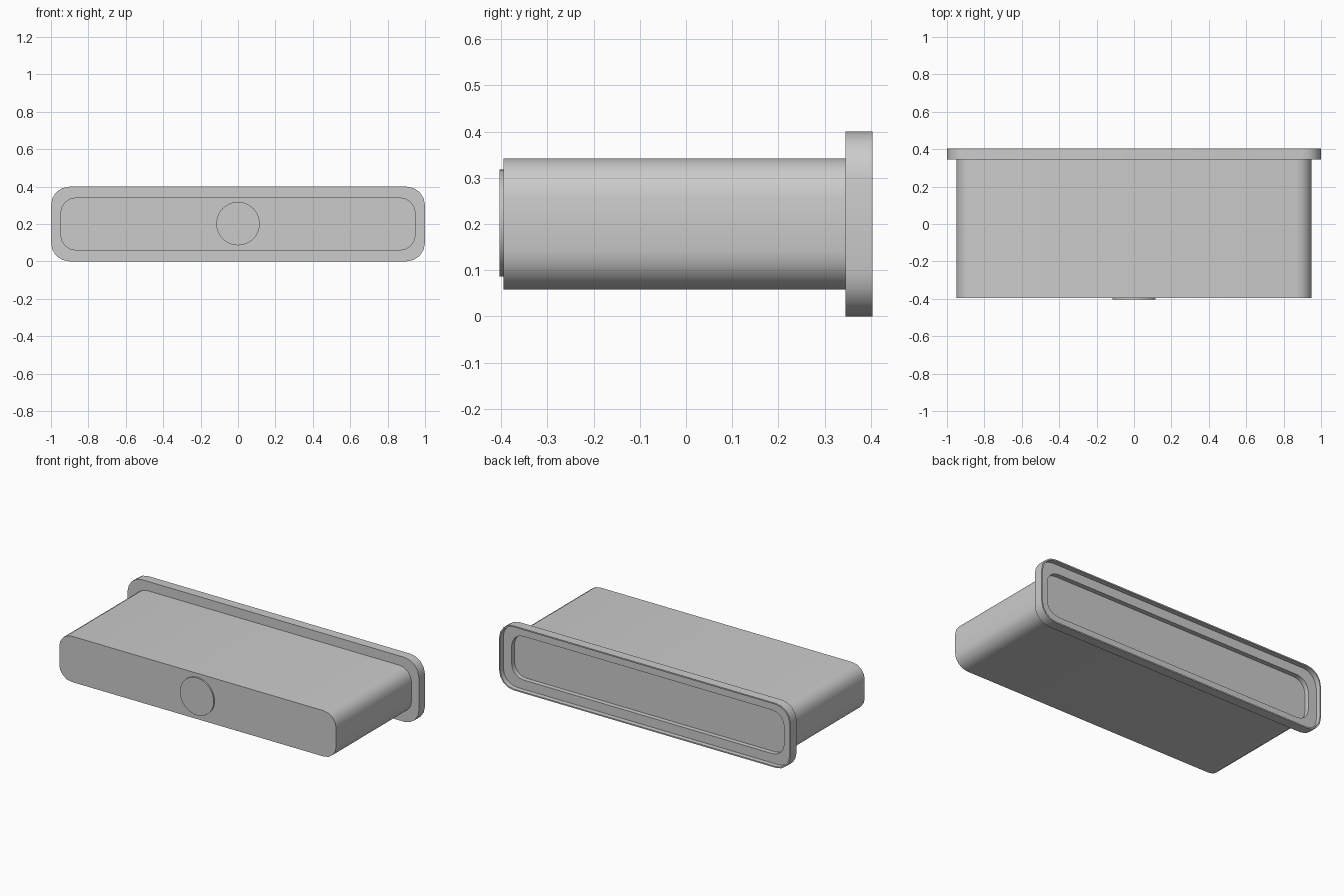
import bpy, bmesh, math

if "Cube" in bpy.data.objects:
    bpy.data.objects.remove(bpy.data.objects["Cube"])

grey = bpy.data.materials.new("plain grey")
grey.diffuse_color = (0.6, 0.6, 0.6, 1)
grey.use_nodes = True
grey.node_tree.nodes["Principled BSDF"].inputs["Base Color"].default_value = grey.diffuse_color
ZC = 0.2       # height of the centre axis
SEG = 4        # segments per rounded corner


def rounded_ring(bm, y, hx, hz, r):
    """Rounded rectangle loop of vertices in the xz plane."""
    ring = []
    for i, (sx, sz) in enumerate(((1, 1), (-1, 1), (-1, -1), (1, -1))):
        for k in range(SEG + 1):
            a = math.radians(90 * (i + k / SEG))
            ring.append(bm.verts.new((sx * (hx - r) + r * math.cos(a), y,
                                      ZC + sz * (hz - r) + r * math.sin(a))))
    return ring


def finish(bm, name):
    bmesh.ops.recalc_face_normals(bm, faces=bm.faces[:])
    me = bpy.data.meshes.new(name)
    bm.to_mesh(me)
    bm.free()
    ob = bpy.data.objects.new(name, me)
    bpy.context.collection.objects.link(ob)
    me.materials.append(grey)
    bpy.ops.object.select_all(action='DESELECT')
    ob.select_set(True)
    bpy.context.view_layer.objects.active = ob
    bpy.ops.object.shade_smooth_by_angle(angle=math.radians(35))


def loft(name, sections, caps=False):
    """Bridge rounded loops; cap both ends or close into a ring."""
    bm = bmesh.new()
    rings = [rounded_ring(bm, *s) for s in sections]
    pairs = list(zip(rings, rings[1:]))
    if caps:
        bm.faces.new(rings[0])
        bm.faces.new(rings[-1])
    else:
        pairs.append((rings[-1], rings[0]))
    n = len(rings[0])
    for a, b in pairs:
        for i in range(n):
            j = (i + 1) % n
            bm.faces.new((a[i], a[j], b[j], b[i]))
    finish(bm, name)


# Main body; its back end is the recessed panel inside the flange
loft("body", [(-0.395, 0.95, 0.142, 0.085), (0.345, 0.95, 0.142, 0.085)], caps=True)

# Back flange with a thin lip and a stepped opening
loft("back_flange", [
    (0.345, 0.945, 0.137, 0.08),
    (0.345, 1.0, 0.2, 0.1),
    (0.404, 1.0, 0.2, 0.1),
    (0.404, 0.992, 0.192, 0.094),
    (0.374, 0.992, 0.192, 0.094),
    (0.374, 0.935, 0.135, 0.08),
    (0.345, 0.935, 0.135, 0.08),
])

# Round disc on the front face
bm = bmesh.new()
bmesh.ops.create_cone(bm, cap_ends=True, segments=48, radius1=0.116,
                      radius2=0.116, depth=0.014)
for v in bm.verts:
    x, y, z = v.co
    v.co = (x, z - 0.397, y + ZC + 0.002)
finish(bm, "front_disc")
